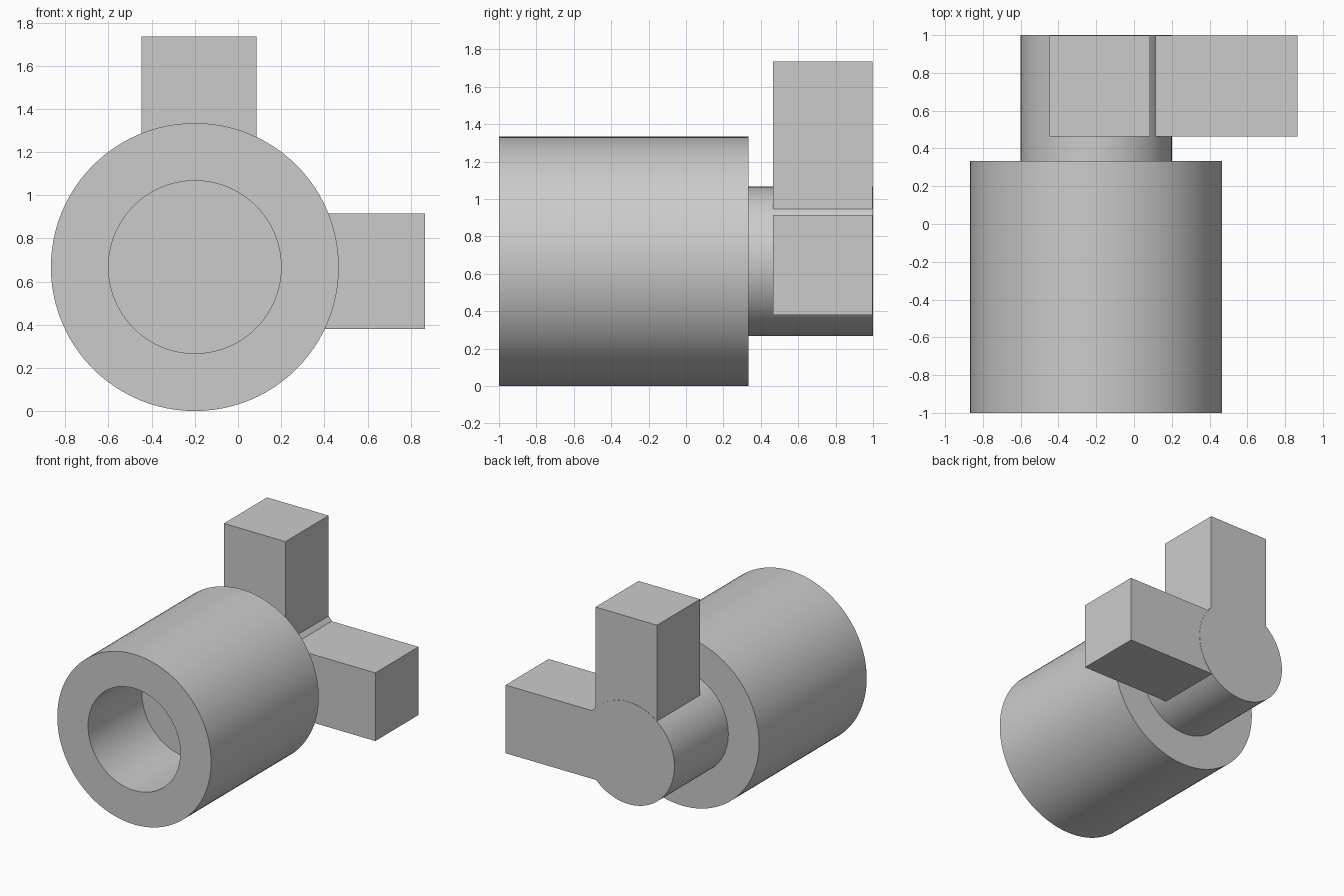
import bpy, bmesh, math
from mathutils import Matrix, Vector

if "Cube" in bpy.data.objects:
    bpy.data.objects.remove(bpy.data.objects["Cube"], do_unlink=True)

AXIS = Vector((-0.2, 0, 0.667))
BORE, OUTER = 0.4, 0.667

grey = bpy.data.materials.new("plain grey")
grey.use_nodes = True
colour = (0.6, 0.6, 0.6, 1)
grey.diffuse_color = colour
grey.node_tree.nodes["Principled BSDF"].inputs["Base Color"].default_value = colour


def add_object(name, bm):
    bmesh.ops.recalc_face_normals(bm, faces=bm.faces)
    mesh = bpy.data.meshes.new(name)
    bm.to_mesh(mesh)
    bm.free()
    mesh.materials.append(grey)
    obj = bpy.data.objects.new(name, mesh)
    bpy.context.collection.objects.link(obj)
    return obj


def turned(name, profile, steps=96):
    """Spin a (radius, y) profile around the main axis."""
    bm = bmesh.new()
    verts = [bm.verts.new(AXIS + Vector((r, y, 0))) for r, y in profile]
    edges = [bm.edges.new(pair) for pair in zip(verts, verts[1:])]
    bmesh.ops.spin(bm, geom=verts + edges, cent=AXIS, axis=(0, 1, 0),
                   angle=math.tau, steps=steps)
    bmesh.ops.remove_doubles(bm, verts=bm.verts, dist=0.0005)
    obj = add_object(name, bm)
    bpy.ops.object.select_all(action="DESELECT")
    obj.select_set(True)
    bpy.context.view_layer.objects.active = obj
    bpy.ops.object.shade_smooth_by_angle(angle=math.radians(30))


def block(name, low, high):
    low, high = Vector(low), Vector(high)
    bm = bmesh.new()
    bmesh.ops.create_cube(bm, size=1, matrix=Matrix.Translation((low + high) / 2)
                          @ Matrix.Diagonal((*(high - low), 1)))
    add_object(name, bm)


# Thick sleeve with a blind bore at the front, stepping down to a solid rear shaft
turned("sleeve_and_shaft", [
    (0, -0.333), (BORE, -0.333), (BORE, -1), (OUTER, -1),
    (OUTER, 0.333), (BORE, 0.333), (BORE, 1), (0, 1)])

# Two square arms rooted in the shaft
block("upper_arm", (-0.447, 0.464, 0.935), (0.086, 0.998, 1.734))
block("left_arm", (0.066, 0.464, 0.38), (0.866, 0.998, 0.914))
